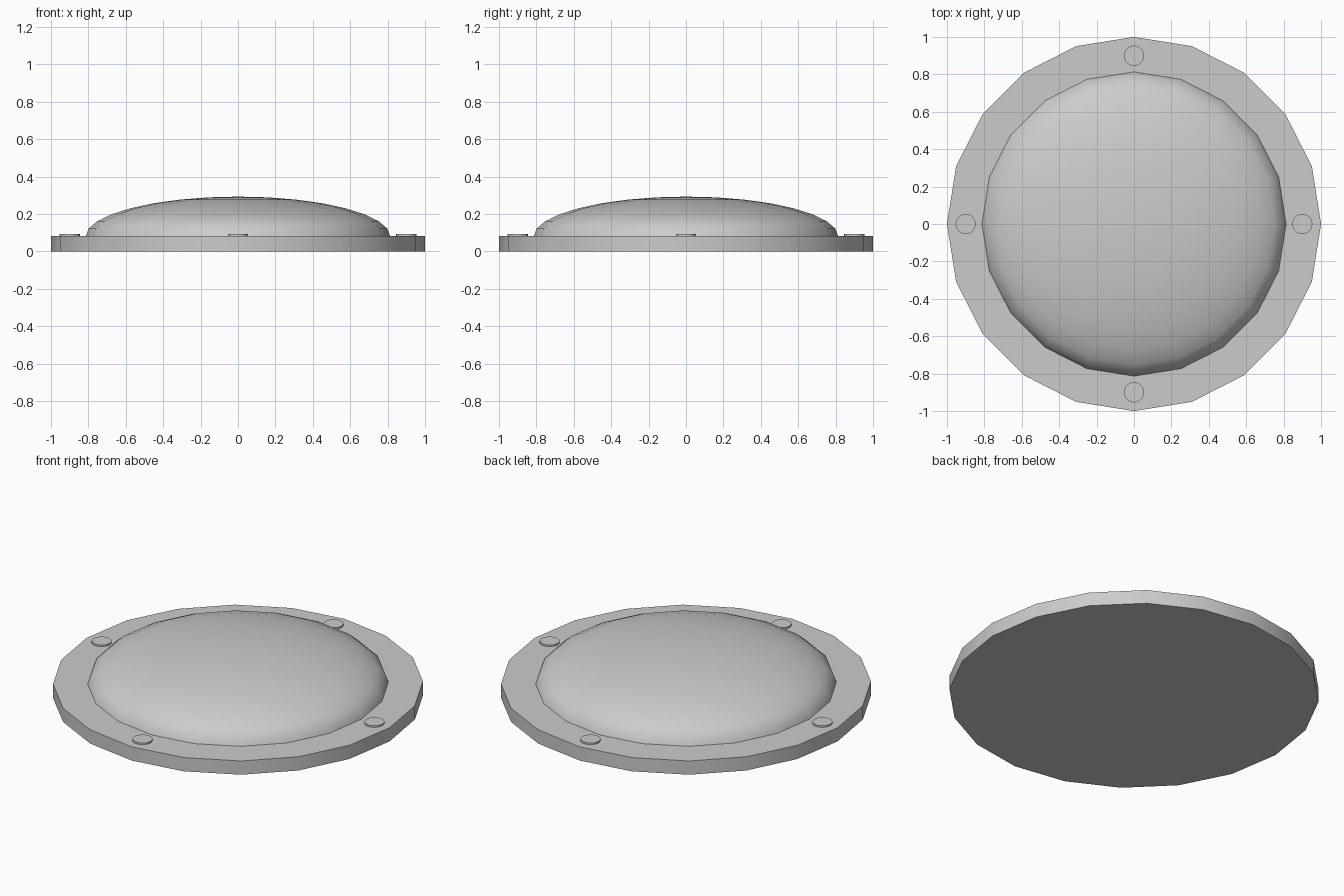
import bpy
import math

if "Cube" in bpy.data.objects:
    bpy.data.objects.remove(bpy.data.objects["Cube"])

SIDES = 20


def smooth(obj):
    bpy.ops.object.select_all(action='DESELECT')
    obj.select_set(True)
    bpy.context.view_layer.objects.active = obj
    bpy.ops.object.shade_smooth_by_angle(angle=math.radians(35))


def disc(name, radius, z0, z1, x=0, y=0, sides=SIDES):
    bpy.ops.mesh.primitive_cylinder_add(vertices=sides, radius=radius, depth=z1 - z0,
                                        location=(x, y, (z0 + z1) / 2))
    obj = bpy.context.object
    obj.name = name
    smooth(obj)
    return obj


# Base flange
disc("base_flange", 1.0, 0.0, 0.082)

# Shallow dome: quarter-ellipse profile revolved around z
rings, radius, z_base, rise = 8, 0.814, 0.08, 0.213
verts, faces = [], []
for r in range(rings):
    t = math.pi / 2 * r / rings
    for s in range(SIDES):
        a = 2 * math.pi * s / SIDES
        verts.append((radius * math.cos(t) * math.cos(a),
                      radius * math.cos(t) * math.sin(a),
                      z_base + rise * math.sin(t)))
top = len(verts)
verts.append((0, 0, z_base + rise))
for s in range(SIDES):
    n = (s + 1) % SIDES
    for r in range(rings - 1):
        k = r * SIDES
        faces.append((k + s, k + n, k + SIDES + n, k + SIDES + s))
    k = (rings - 1) * SIDES
    faces.append((k + s, k + n, top))
mesh = bpy.data.meshes.new("dome")
mesh.from_pydata(verts, [], faces)
dome = bpy.data.objects.new("dome", mesh)
bpy.context.collection.objects.link(dome)
smooth(dome)

# Four low bolt heads on the rim
for i in range(4):
    a = i * math.pi / 2
    disc(f"bolt_head_{i + 1}", 0.054, 0.07, 0.092,
         0.9 * math.cos(a), 0.9 * math.sin(a))
